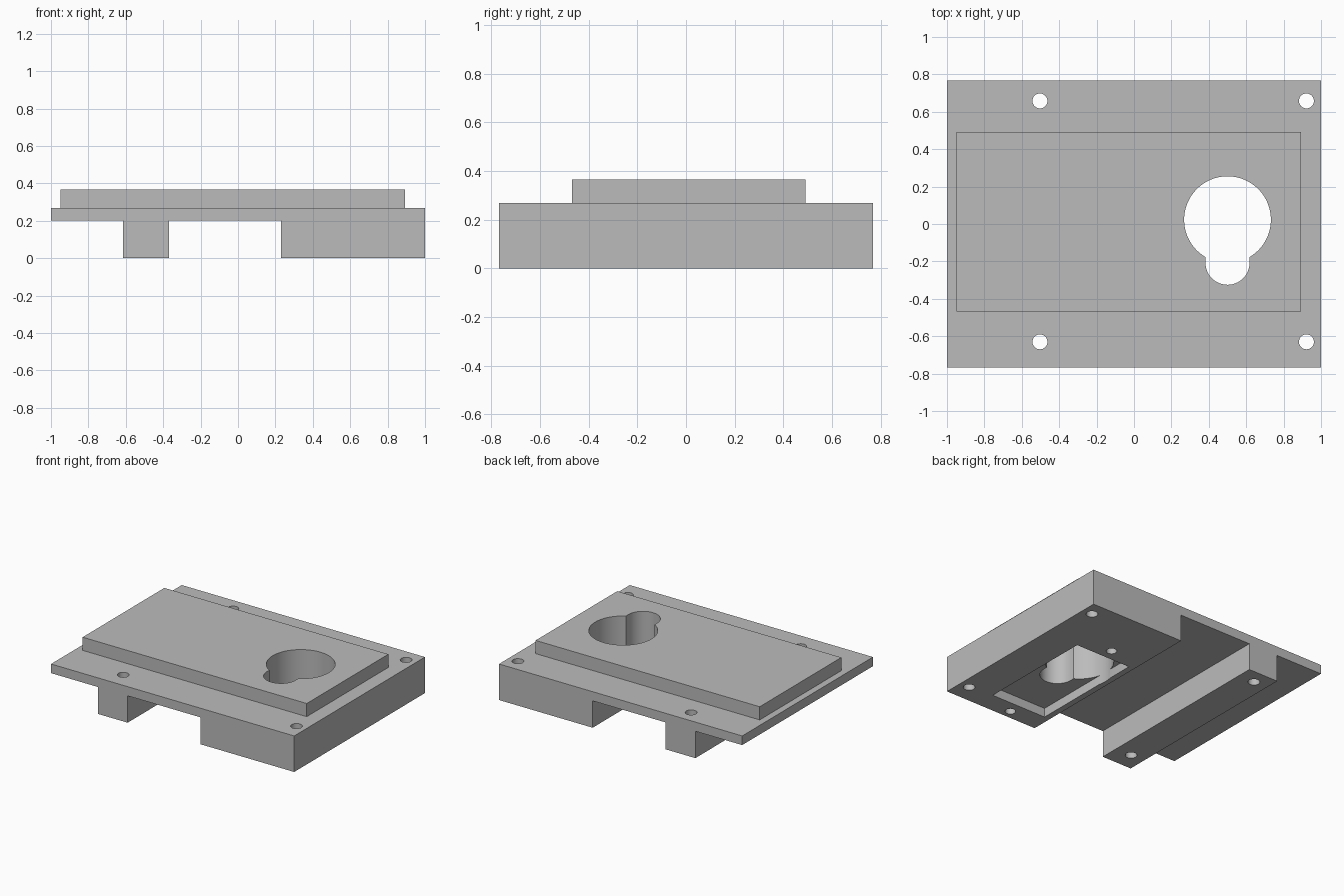
import bpy, bmesh
from math import sin, cos, pi, asin, radians
from mathutils import Vector

if "Cube" in bpy.data.objects:
    bpy.data.objects.remove(bpy.data.objects["Cube"], do_unlink=True)

grey = bpy.data.materials.new("plain_grey")
grey.use_nodes = True
grey.diffuse_color = (0.5, 0.5, 0.5, 1)
grey.node_tree.nodes["Principled BSDF"].inputs["Base Color"].default_value = (0.5, 0.5, 0.5, 1)


def prism(name, points, direction):
    """Solid made by extruding a flat outline along a direction."""
    bm = bmesh.new()
    face = bm.faces.new([bm.verts.new(p) for p in points])
    ext = bmesh.ops.extrude_face_region(bm, geom=[face])
    moved = [v for v in ext["geom"] if isinstance(v, bmesh.types.BMVert)]
    bmesh.ops.translate(bm, verts=moved, vec=Vector(direction))
    bmesh.ops.recalc_face_normals(bm, faces=bm.faces)
    mesh = bpy.data.meshes.new(name)
    bm.to_mesh(mesh)
    bm.free()
    mesh.materials.append(grey)
    obj = bpy.data.objects.new(name, mesh)
    bpy.context.collection.objects.link(obj)
    return obj


def box(name, x0, x1, y0, y1, z0, z1):
    return prism(name, [(x0, y0, z0), (x1, y0, z0), (x1, y1, z0), (x0, y1, z0)], (0, 0, z1 - z0))


def arc(cx, cy, r, start, end, n):
    return [(cx + r * cos(start + (end - start) * i / n),
             cy + r * sin(start + (end - start) * i / n)) for i in range(n + 1)]


def drill(x, y, r, z0, z1):
    ring = arc(x, y, r, 0, 2 * pi, 32)[:-1]
    return prism("drill", [(px, py, z0) for px, py in ring], (0, 0, z1 - z0))


def combine(target, tool, operation):
    """Apply a boolean and discard the tool."""
    mod = target.modifiers.new("boolean", "BOOLEAN")
    mod.object, mod.operation, mod.solver = tool, operation, "EXACT"
    bpy.context.view_layer.objects.active = target
    bpy.ops.object.modifier_apply(modifier=mod.name)
    bpy.data.objects.remove(tool, do_unlink=True)


# Base plate with rail and thick block, as one profile run front to back
half_depth, under, plate_top = 0.768, 0.2, 0.268
profile = [(-1, under), (-0.615, under), (-0.615, 0), (-0.37, 0), (-0.37, under),
           (0.23, under), (0.23, 0), (1, 0), (1, plate_top), (-1, plate_top)]
body = prism("mounting_plate", [(x, -half_depth, z) for x, z in profile], (0, 2 * half_depth, 0))

# Raised panel on top
combine(body, box("raised_panel", -0.95, 0.893, -0.468, 0.491, 0.23, 0.366), "UNION")

# Shallow pocket under the block
combine(body, box("pocket", 0.275, 0.73, -0.61, 0.274, -0.1, 0.067), "DIFFERENCE")

# Keyhole opening: large circle running into a round-ended slot
big, slot = 0.232, 0.118
spread = asin(slot / big)
outline = arc(0.5, 0.023, big, -pi / 2 + spread, 1.5 * pi - spread, 72)
outline += arc(0.5, -0.207, slot, -pi, 0, 32)
combine(body, prism("keyhole", [(x, y, -0.2) for x, y in outline], (0, 0, 0.8)), "DIFFERENCE")

# Corner bolt holes, right through
for x in (-0.503, 0.922):
    for y in (-0.63, 0.658):
        combine(body, drill(x, y, 0.04, -0.2, 0.6), "DIFFERENCE")

# Blind screw holes beside the pocket
for y in (-0.7, 0.36):
    combine(body, drill(0.5, y, 0.036, -0.1, 0.15), "DIFFERENCE")

bpy.ops.object.select_all(action="DESELECT")
body.select_set(True)
bpy.context.view_layer.objects.active = body
bpy.ops.object.shade_smooth_by_angle(angle=radians(30))
